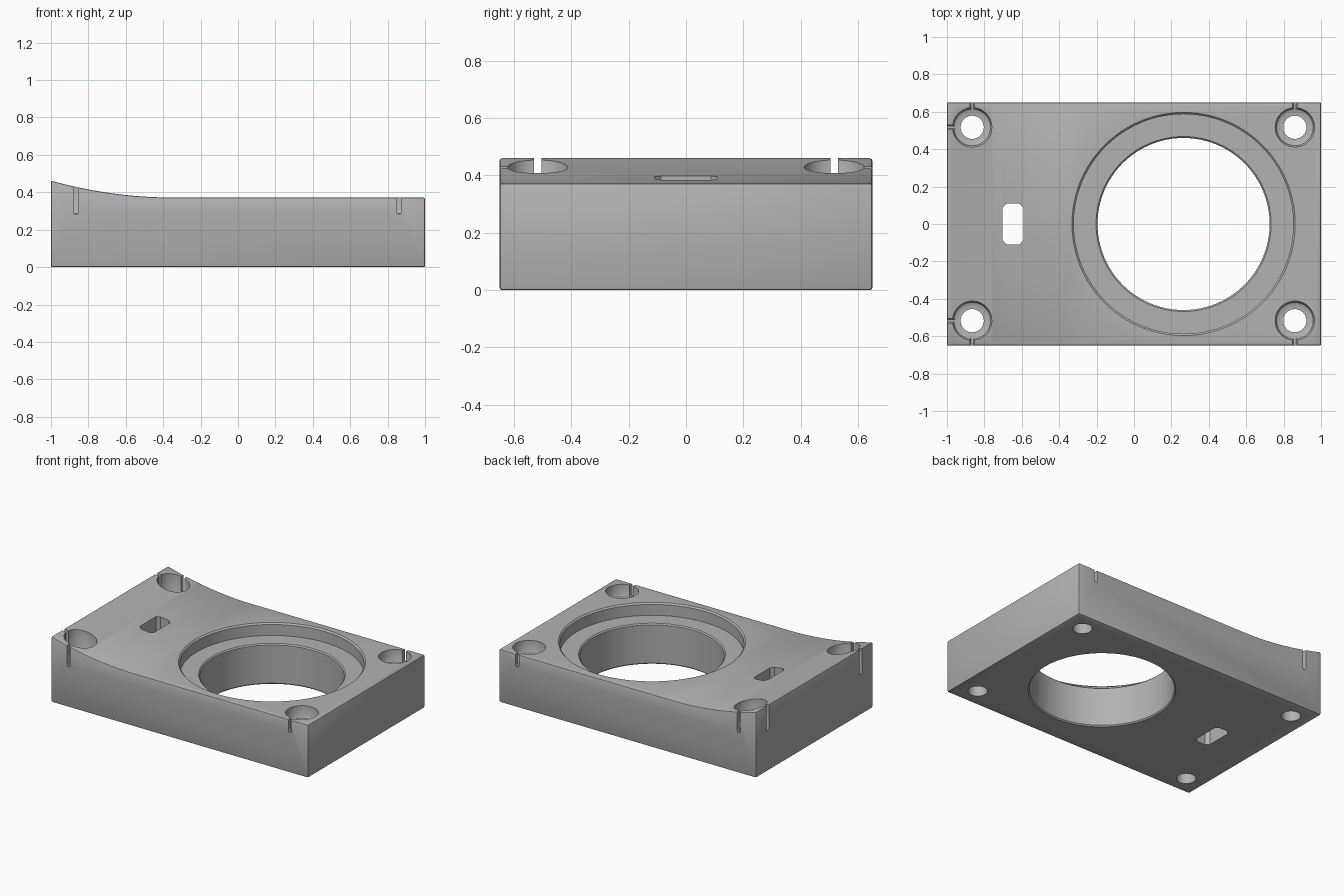
import bpy, bmesh, math
from mathutils import Matrix

cube = bpy.data.objects.get("Cube")
if cube:
    bpy.data.objects.remove(cube, do_unlink=True)

grey = bpy.data.materials.new("light grey")
grey.use_nodes = True
colour = (0.45, 0.45, 0.45, 1)
grey.diffuse_color = colour
grey.node_tree.nodes["Principled BSDF"].inputs["Base Color"].default_value = colour

TOP, HALF_W = 0.372, 0.65
POCKET_FLOOR = 0.28


def make_object(name, bm):
    bmesh.ops.recalc_face_normals(bm, faces=bm.faces)
    mesh = bpy.data.meshes.new(name)
    bm.to_mesh(mesh)
    bm.free()
    mesh.materials.append(grey)
    obj = bpy.data.objects.new(name, mesh)
    bpy.context.collection.objects.link(obj)
    return obj


def prism(name, outline, vector, matrix=Matrix()):
    """Extrude a closed outline of 3D points along a vector."""
    bm = bmesh.new()
    face = bm.faces.new([bm.verts.new(p) for p in outline])
    moved = bmesh.ops.extrude_face_region(bm, geom=[face])["geom"]
    bmesh.ops.translate(bm, vec=vector, verts=[g for g in moved if isinstance(g, bmesh.types.BMVert)])
    bmesh.ops.transform(bm, matrix=matrix, verts=bm.verts)
    return make_object(name, bm)


def lathe(name, profile, x, y, steps):
    """Turn a radius/height profile into a closed solid."""
    bm = bmesh.new()
    rings = []
    for r, z in profile:
        angles = [math.tau * i / steps for i in range(steps)]
        rings.append([bm.verts.new((x + r * math.cos(a), y + r * math.sin(a), z)) for a in angles])
    for low, high in zip(rings, rings[1:]):
        for i in range(steps):
            j = (i + 1) % steps
            bm.faces.new((low[i], low[j], high[j], high[i]))
    bm.faces.new(rings[0])
    bm.faces.new(rings[-1])
    return make_object(name, bm)


# Body: side profile with one end sweeping upward
curve = []
for i in range(17):
    t = i / 16
    curve.append((-0.35 - 0.65 * t, -HALF_W, TOP + 0.09 * t * t))
outline = [(-1, -HALF_W, 0), (1, -HALF_W, 0), (1, -HALF_W, TOP)] + curve
body = prism("mounting_block", outline, (0, 2 * HALF_W, 0))
edge = body.modifiers.new("edge", "BEVEL")
edge.width = 0.008
edge.segments = 2
edge.limit_method = "ANGLE"
edge.angle_limit = math.radians(40)

cutters = []

# Large through hole with a wide stepped recess
cutters.append(lathe("bore_cutter", [
    (0.468, -0.1), (0.468, 0), (0.46, 0.008), (0.46, 0.277), (0.468, 0.285),
    (0.587, 0.285), (0.587, TOP - 0.01), (0.597, TOP), (0.597, 0.6)], 0.265, 0, 96))

# Corner screw holes with counterbores and rounded slits to the outside
slit = [(-0.013, 0, 0.6), (-0.013, 0, 0.295), (-0.007, 0, 0.283),
        (0.007, 0, 0.283), (0.013, 0, 0.295), (0.013, 0, 0.6)]
for x in (-0.865, 0.86):
    for side in (-1, 1):
        y = 0.517 * side
        cutters.append(lathe("screw_hole_cutter", [
            (0.062, -0.1), (0.062, POCKET_FLOOR), (0.085, POCKET_FLOOR),
            (0.098, 0.287), (0.105, 0.3), (0.105, 0.6)], x, y, 40))
        place = Matrix.Translation((x, y, 0))
        cutters.append(prism("slit_cutter", slit, (0, 0.3 * side, 0), place))
        if x < 0:
            turned = place @ Matrix.Rotation(math.pi / 2, 4, "Z")
            cutters.append(prism("end_slit_cutter", slit, (0, 0.3, 0), turned))

# Window with clipped corners
w, l, c = 0.055, 0.11, 0.022
window = [(w, l - c), (w - c, l), (c - w, l), (-w, l - c),
          (-w, c - l), (c - w, -l), (w - c, -l), (w, c - l)]
cutters.append(prism("window_cutter", [(x - 0.647, y, -0.1) for x, y in window], (0, 0, 0.8)))

# Cut every opening, then bake the result and drop the cutters
for cutter in cutters:
    cut = body.modifiers.new("cut", "BOOLEAN")
    cut.operation = "DIFFERENCE"
    cut.solver = "EXACT"
    cut.object = cutter
    cutter.hide_render = True

graph = bpy.context.evaluated_depsgraph_get()
body.data = bpy.data.meshes.new_from_object(body.evaluated_get(graph))
body.modifiers.clear()
for cutter in cutters:
    bpy.data.objects.remove(cutter, do_unlink=True)

bpy.ops.object.select_all(action="DESELECT")
body.select_set(True)
bpy.context.view_layer.objects.active = body
bpy.ops.object.shade_smooth_by_angle(angle=math.radians(30))
